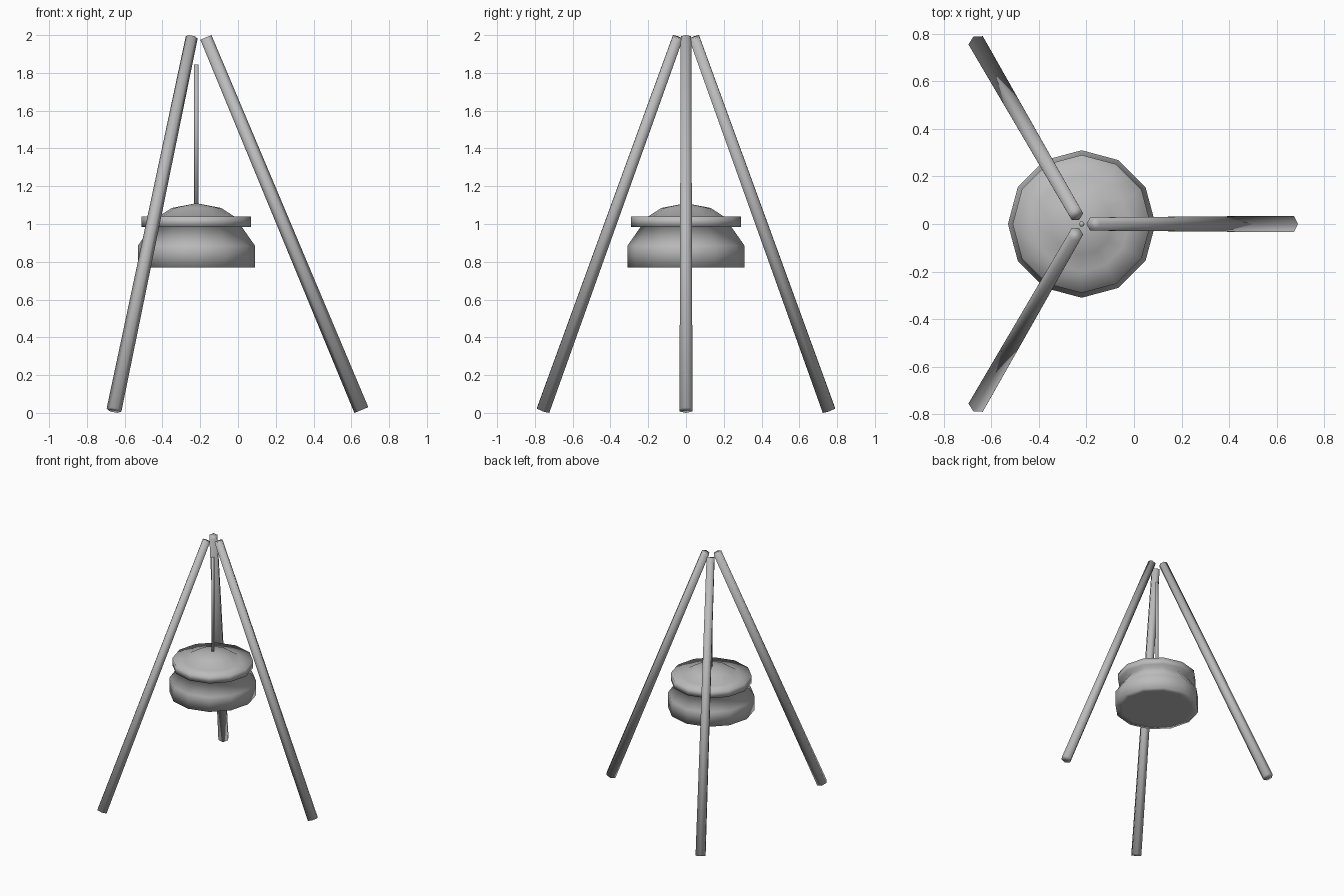
import bpy, bmesh, math
from mathutils import Vector

cube = bpy.data.objects.get("Cube")
if cube:
    bpy.data.objects.remove(cube, do_unlink=True)

AXIS_X = -0.22  # the tripod and the pot share this vertical axis

grey = bpy.data.materials.new("iron grey")
grey.use_nodes = True
grey.diffuse_color = (0.5, 0.5, 0.5, 1)
grey.node_tree.nodes["Principled BSDF"].inputs["Base Color"].default_value = (0.5, 0.5, 0.5, 1)


def finish(name, bm):
    """Turn a bmesh into a smooth shaded object."""
    bmesh.ops.recalc_face_normals(bm, faces=bm.faces)
    for face in bm.faces:
        face.smooth = True
    mesh = bpy.data.meshes.new(name)
    bm.to_mesh(mesh)
    bm.free()
    mesh.materials.append(grey)
    obj = bpy.data.objects.new(name, mesh)
    bpy.context.collection.objects.link(obj)
    return obj


def pole(name, start, end, r_start, r_end, angle=0.0, sides=6):
    """Tapered capped pole whose first corner points outwards at the angle."""
    start, end = Vector(start), Vector(end)
    direction = (end - start).normalized()
    side = Vector((-math.sin(angle), math.cos(angle), 0))
    out = side.cross(direction)
    bm = bmesh.new()
    rings = []
    for centre, radius in ((start, r_start), (end, r_end)):
        ring = []
        for i in range(sides):
            a = math.tau * i / sides
            ring.append(bm.verts.new(centre + radius * (out * math.cos(a) + side * math.sin(a))))
        rings.append(ring)
        bm.faces.new(ring)
    low, high = rings
    for i in range(sides):
        j = (i + 1) % sides
        bm.faces.new((low[i], low[j], high[j], high[i]))
    return finish(name, bm)


def lathe(name, profile, sides=12):
    """Spin a radius/height profile around the tripod axis."""
    bm = bmesh.new()
    verts = [bm.verts.new((r, 0, z)) for r, z in profile]
    edges = [bm.edges.new(pair) for pair in zip(verts, verts[1:])]
    bmesh.ops.spin(bm, geom=verts + edges, cent=(0, 0, 0), axis=(0, 0, 1),
                   angle=math.tau, steps=sides, use_merge=True)
    bmesh.ops.remove_doubles(bm, verts=bm.verts, dist=0.0005)
    obj = finish(name, bm)
    obj.location.x = AXIS_X
    return obj


# Three leaning tripod legs
for i, name in enumerate(("left_leg", "back_right_leg", "front_right_leg")):
    a = math.tau * i / 3
    c, s = math.cos(a), math.sin(a)
    pole(name, (AXIS_X + 0.873 * c, 0.873 * s, 0.015),
         (AXIS_X + 0.05 * c, 0.05 * s, 1.988), 0.04, 0.032, a)

# Rod that holds the pot
pole("hanging_rod", (AXIS_X, 0, 1.09), (AXIS_X, 0, 1.845), 0.012, 0.012)

# Pot with its wide belly, neck, rim and domed lid
lathe("cooking_pot", [
    (0, 0.77), (0.26, 0.77), (0.31, 0.77), (0.31, 0.885), (0.24, 0.985),
    (0.29, 0.985), (0.29, 1.04), (0.2, 1.04), (0.13, 1.085), (0, 1.11)])
